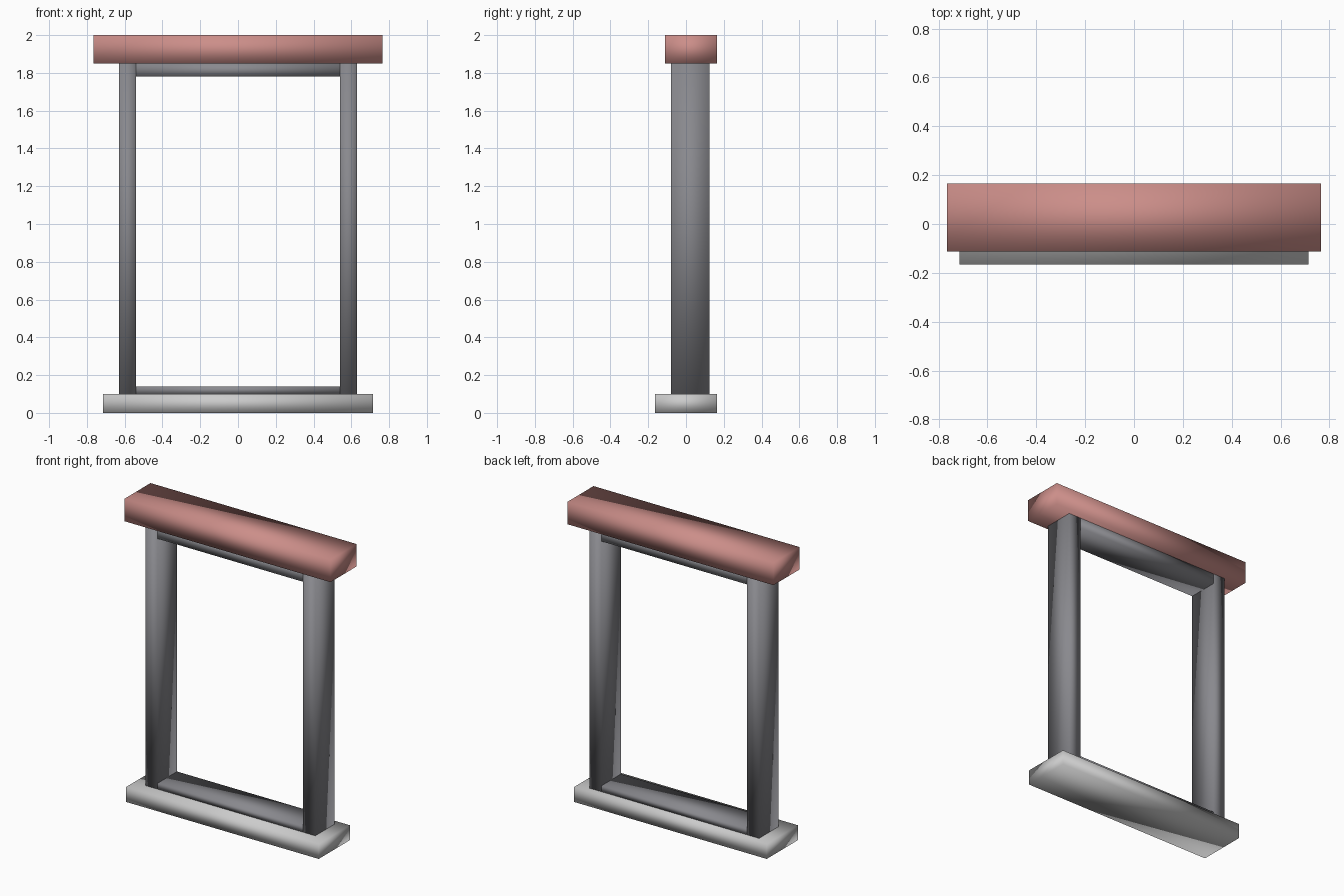
import bpy
import bmesh
from mathutils import Vector

if "Cube" in bpy.data.objects:
    bpy.data.objects.remove(bpy.data.objects["Cube"])


def material(name, rgb):
    mat = bpy.data.materials.new(name)
    mat.diffuse_color = (*rgb, 1)
    mat.use_nodes = True
    mat.node_tree.nodes["Principled BSDF"].inputs["Base Color"].default_value = mat.diffuse_color
    return mat


def box(name, low, high, mat=None):
    """Box between two corners, with softly shaded faces."""
    low, high = Vector(low), Vector(high)
    bm = bmesh.new()
    bmesh.ops.create_cube(bm, size=1)
    bmesh.ops.scale(bm, vec=high - low, verts=bm.verts)
    for face in bm.faces:
        face.smooth = True
    mesh = bpy.data.meshes.new(name)
    bm.to_mesh(mesh)
    bm.free()
    if mat:
        mesh.materials.append(mat)
    obj = bpy.data.objects.new(name, mesh)
    obj.location = (low + high) / 2
    bpy.context.collection.objects.link(obj)
    return obj


brick = material("brick_red", (0.6, 0.27, 0.25))
dark = material("dark_frame", (0.25, 0.25, 0.27))

OUTER, INNER = 0.63, 0.54      # frame half widths
FRONT, BACK = -0.08, 0.125     # frame depth
BOTTOM, TOP = 0.1, 1.85        # frame height

# Sill and lintel
box("sill", (-0.715, -0.165, 0), (0.715, 0.165, BOTTOM))
box("lintel", (-0.765, -0.112, TOP), (0.765, 0.165, 2), brick)

# Side posts
box("left_post", (-OUTER, FRONT, BOTTOM), (-INNER, BACK, TOP), dark)
box("right_post", (INNER, FRONT, BOTTOM), (OUTER, BACK, TOP), dark)

# Rails between the posts
box("bottom_rail", (-INNER, FRONT, BOTTOM), (INNER, BACK, 0.14), dark)
box("top_rail", (-INNER, FRONT, 1.78), (INNER, BACK, TOP), dark)
